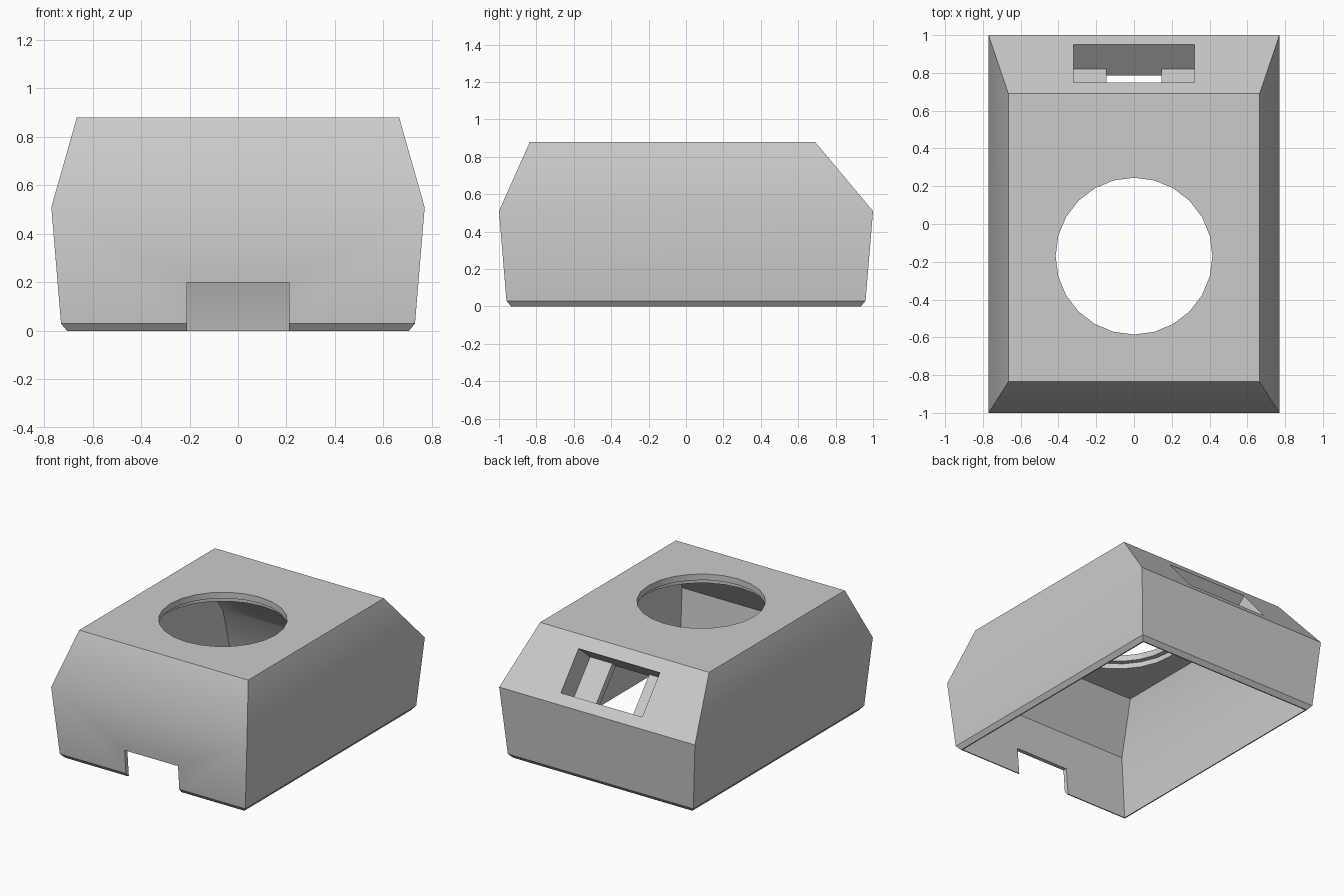
import bpy, bmesh, math
from mathutils import Matrix, Vector

if "Cube" in bpy.data.objects:
    bpy.data.objects.remove(bpy.data.objects["Cube"], do_unlink=True)

grey = bpy.data.materials.new("plain_grey")
grey.use_nodes = True
grey.diffuse_color = (0.6, 0.6, 0.6, 1)
grey.node_tree.nodes["Principled BSDF"].inputs["Base Color"].default_value = (0.6, 0.6, 0.6, 1)


def to_object(name, bm):
    bmesh.ops.recalc_face_normals(bm, faces=bm.faces)
    mesh = bpy.data.meshes.new(name)
    bm.to_mesh(mesh)
    bm.free()
    mesh.materials.append(grey)
    obj = bpy.data.objects.new(name, mesh)
    bpy.context.collection.objects.link(obj)
    return obj


def box(name, size, matrix):
    bm = bmesh.new()
    bmesh.ops.create_cube(bm, size=1, matrix=matrix @ Matrix.Diagonal((*size, 1)))
    return to_object(name, bm)


def disc(name, radius, low, high):
    bm = bmesh.new()
    place = Matrix.Translation((0, -0.17, (low + high) / 2))
    bmesh.ops.create_cone(bm, cap_ends=True, segments=24, radius1=radius,
                          radius2=radius, depth=high - low, matrix=place)
    return to_object(name, bm)


# Shell: rectangular rings up the outside, then down from the ceiling inside
# Each ring: half width, front y, back y, front z, back z
rings = [
    (0.705, -0.935, 0.935, 0, 0),
    (0.73, -0.96, 0.96, 0.03, 0.03),
    (0.77, -1, 1, 0.51, 0.51),
    (0.665, -0.835, 0.69, 0.88, 0.88),
    (0.61, -0.765, 0.46, 0.80, 0.80),
    (0.71, -0.97, 0.843, 0.48, 0.37),
    (0.697, -0.927, 0.927, 0, 0),
]
bm = bmesh.new()
loops = [[bm.verts.new(p) for p in ((-w, f, zf), (w, f, zf), (w, b, zb), (-w, b, zb))]
         for w, f, b, zf, zb in rings]
for k, lower in enumerate(loops):
    upper = loops[(k + 1) % len(loops)]
    if k == 3:  # top plate and ceiling close off here
        bm.faces.new(lower)
        bm.faces.new(upper)
        continue
    for i in range(4):
        j = (i + 1) % 4
        bm.faces.new((lower[i], lower[j], upper[j], upper[i]))
shell = to_object("housing_shell", bm)

# Slot frame: local z is the outward normal of the rear slope
slope = math.atan2(0.37, 0.31)
turn = Matrix.Rotation(-slope, 4, 'X')
normal = turn @ Vector((0, 0, 1))
slot_mid = Vector((0, 0.85, 0.51 + 0.15 * 0.37 / 0.31))
slot_length = 0.20 / math.cos(slope)


def slot_box(name, width, depth):
    centre = slot_mid + normal * (0.1 - depth) / 2
    return box(name, (width, slot_length, depth + 0.1), Matrix.Translation(centre) @ turn)


# Openings: stepped round hole, stepped rear slot, front cable notch
cutters = [
    disc("hole_cutter", 0.415, 0.7, 1),
    disc("hole_step_cutter", 0.45, 0.7, 0.837),
    slot_box("slot_cutter", 0.64, 0.17),
    slot_box("slot_window_cutter", 0.29, 0.30),
    box("notch_cutter", (0.42, 0.4, 0.4), Matrix.Translation((0, -1, 0))),
]
bpy.context.view_layer.objects.active = shell
shell.select_set(True)
for cutter in cutters:
    cutter.hide_render = True
    cut = shell.modifiers.new(cutter.name, 'BOOLEAN')
    cut.operation = 'DIFFERENCE'
    cut.solver = 'EXACT'
    cut.object = cutter
    bpy.ops.object.modifier_apply(modifier=cut.name)
    bpy.data.objects.remove(cutter, do_unlink=True)

bpy.ops.object.shade_smooth_by_angle(angle=math.radians(30))
